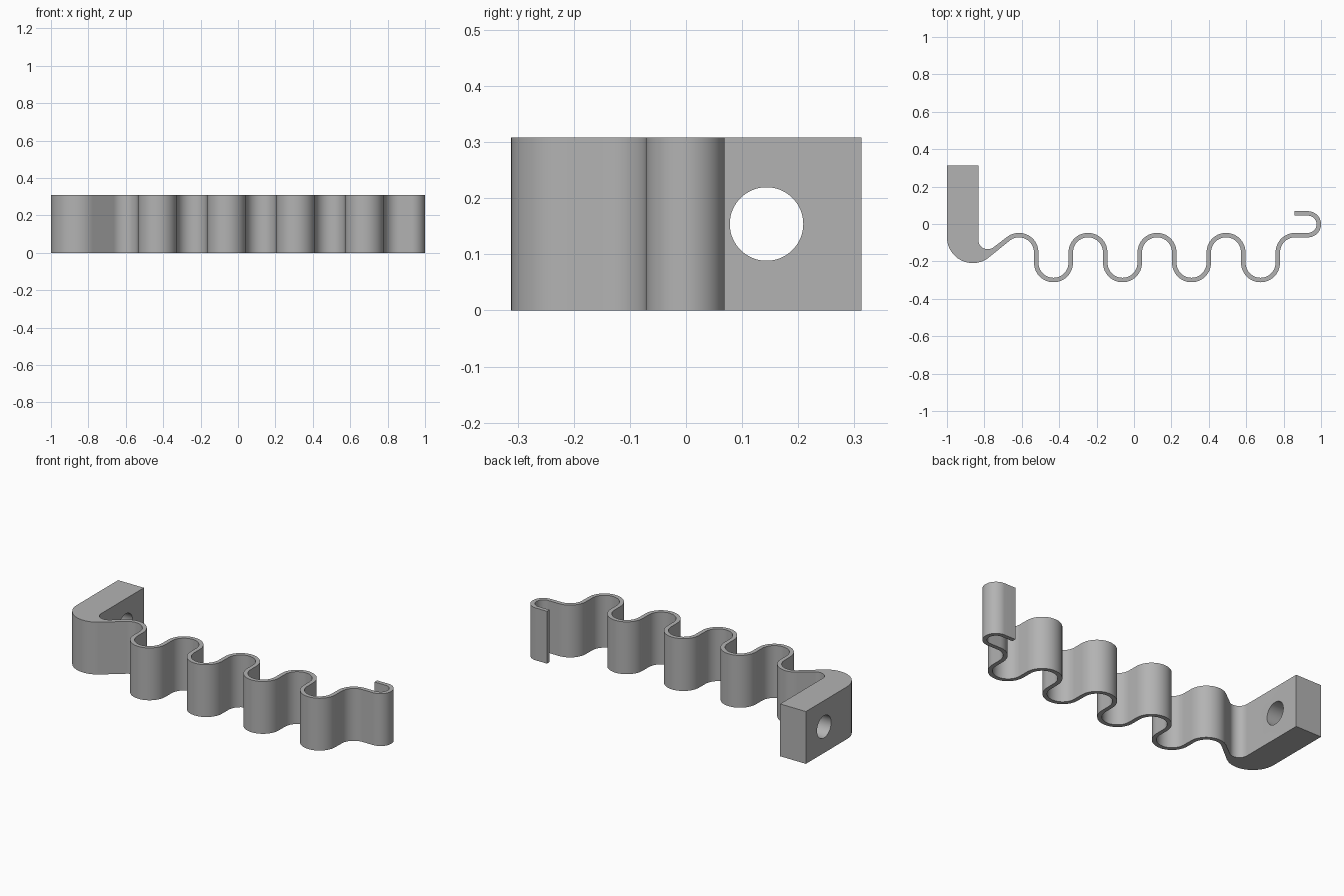
import bpy, bmesh
from math import radians, cos, sin, pi

cube = bpy.data.objects.get("Cube")
if cube:
    bpy.data.objects.remove(cube, do_unlink=True)

HEIGHT = 0.308
HALF = 0.012       # half the strip thickness
BEND = 0.092       # centreline radius of each wave
PITCH = 0.369
HUMP_Y, TROUGH_Y = -0.1515, -0.2075
START = 128        # angle where the strip leaves the block

steel = bpy.data.materials.new("grey steel")
steel.use_nodes = True
grey = (0.45, 0.45, 0.45, 1)
steel.diffuse_color = grey
steel.node_tree.nodes["Principled BSDF"].inputs["Base Color"].default_value = grey


def arc(cx, cy, r, a0, a1):
    n = max(6, round(abs(a1 - a0) / 6))
    angles = [radians(a0 + (a1 - a0) * i / n) for i in range(n + 1)]
    return [(cx + r * cos(a), cy + r * sin(a)) for a in angles]


# Bends of the strip centreline, from the block to the hook
bends = []
for i in range(4):
    x = -0.615 + PITCH * i
    bends.append((x, HUMP_Y, BEND, START if i == 0 else 180, 0))
    bends.append((x + PITCH / 2, TROUGH_Y, BEND, 180, 360))
bends.append((-0.615 + PITCH * 4, HUMP_Y, BEND, 180, 90))
bends.append((0.93, -0.0015, 0.058, -90, 90))


def strip_side(offset):
    pts = []
    for cx, cy, r, a0, a1 in bends:
        turn = 1 if a1 > a0 else -1
        pts += arc(cx, cy, r - turn * offset, a0, a1)
    return pts + [(0.858, pts[-1][1])]


# Closed outline: block, inner fillet, strip out and back, rounded heel
outline = [(-1, 0.3125), (-0.832, 0.3125)]
outline += arc(-0.782, -0.085, 0.05, 180, 180 + START)
outline += strip_side(HALF)
outline += reversed(strip_side(-HALF))
outline += arc(-0.862, -0.071, 0.138, 180 + START, 180)

bm = bmesh.new()
face = bm.faces.new([bm.verts.new((x, y, 0)) for x, y in outline])
top = bmesh.ops.extrude_face_region(bm, geom=[face])["geom"]
bmesh.ops.translate(bm, vec=(0, 0, HEIGHT),
                    verts=[v for v in top if isinstance(v, bmesh.types.BMVert)])
bmesh.ops.recalc_face_normals(bm, faces=bm.faces)
mesh = bpy.data.meshes.new("wavy_spring_bracket")
bm.to_mesh(mesh)
bm.free()
mesh.materials.append(steel)
bracket = bpy.data.objects.new("wavy_spring_bracket", mesh)
bpy.context.collection.objects.link(bracket)

# Bolt hole through the block
bpy.ops.mesh.primitive_cylinder_add(vertices=64, radius=0.0655, depth=0.4,
                                    location=(-0.916, 0.1435, HEIGHT / 2),
                                    rotation=(0, pi / 2, 0))
cutter = bpy.context.object
cutter.name = "bolt_hole_cutter"
cutter.hide_render = True
cutter.data.materials.append(steel)
hole = bracket.modifiers.new("bolt_hole", "BOOLEAN")
hole.operation = "DIFFERENCE"
hole.solver = "EXACT"
hole.object = cutter

bpy.ops.object.select_all(action="DESELECT")
bracket.select_set(True)
bpy.context.view_layer.objects.active = bracket
bpy.ops.object.modifier_apply(modifier=hole.name)
bpy.data.objects.remove(cutter, do_unlink=True)
bpy.ops.object.shade_smooth_by_angle(angle=radians(30))
